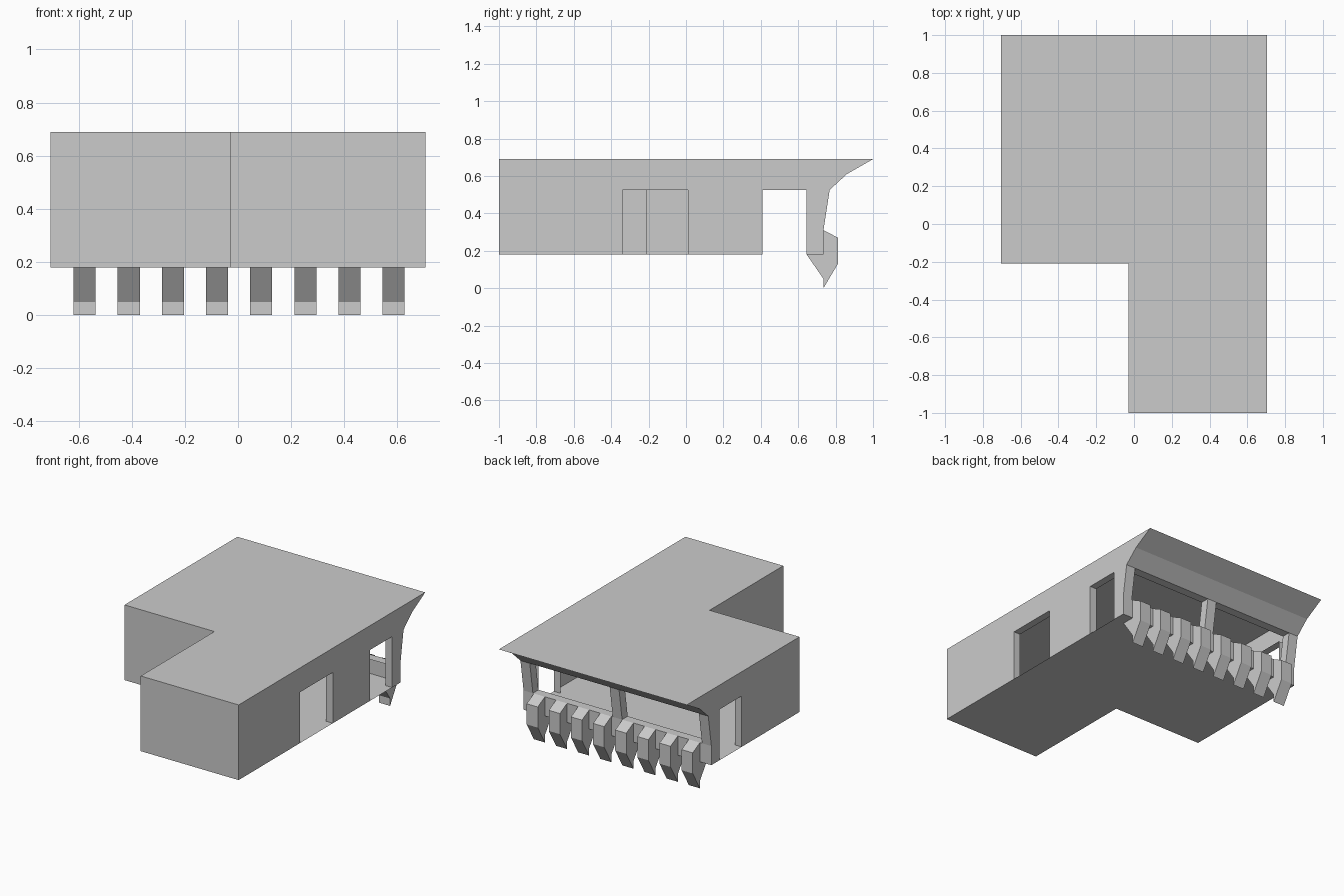
import bpy, bmesh
from mathutils import Vector

if "Cube" in bpy.data.objects:
    bpy.data.objects.remove(bpy.data.objects["Cube"])

FLOOR, HEAD, SILL, ROOF = 0.18, 0.525, 0.31, 0.69
X = 0.705                      # half width
INX, INY = -0.03, -0.21        # inner corner of the L plan
DOOR = (-0.34, 0.01)
SIDE_GAP = (0.41, 0.645)


def finish(bm, name):
    bmesh.ops.remove_doubles(bm, verts=bm.verts, dist=1e-4)
    bmesh.ops.recalc_face_normals(bm, faces=bm.faces)
    mesh = bpy.data.meshes.new(name)
    bm.to_mesh(mesh)
    bm.free()
    obj = bpy.data.objects.new(name, mesh)
    bpy.context.collection.objects.link(obj)
    return obj


def face(bm, pts):
    return bm.faces.new([bm.verts.new(p) for p in pts])


def rim(bm, pts, offset):
    """Reveal strip running along an opening, pushed inward by offset."""
    off = Vector(offset)
    for a, b in zip(pts, pts[1:]):
        a, b = Vector(a), Vector(b)
        face(bm, (a, b, b + off, a + off))


# back profile (y, z), bottom to roof edge
back = [(0.735, FLOOR), (0.735, SILL), (0.768, HEAD), (0.86, 0.61), (1.0, ROOF)]


def arch(y0, y1):
    return [(y0, FLOOR), (y0, HEAD), (y1, HEAD), (y1, FLOOR)]


bm = bmesh.new()

# side walls with openings and their reveals
for x, front, gaps in ((X, -1.0, (DOOR, SIDE_GAP)), (-X, INY, (SIDE_GAP,))):
    outline = [(front, ROOF), (front, FLOOR)]
    for gap in gaps:
        outline += arch(*gap)
        rim(bm, [(x, y, z) for y, z in arch(*gap)], (-0.05 if x > 0 else 0.05, 0, 0))
    face(bm, [(x, y, z) for y, z in outline + back])

# front walls of the L
plan = [(-X, INY), (INX, INY), (INX, -1.0), (X, -1.0)]
for a, b in zip(plan, plan[1:]):
    face(bm, [(*a, FLOOR), (*b, FLOOR), (*b, ROOF), (*a, ROOF)])

# roof and floor
face(bm, [(*p, ROOF) for p in plan] + [(X, 1.0, ROOF), (-X, 1.0, ROOF)])
face(bm, [(*p, FLOOR) for p in plan]
     + [(X, y, FLOOR) for y in DOOR + SIDE_GAP]
     + [(X, 0.735, FLOOR), (-X, 0.735, FLOOR)]
     + [(-X, y, FLOOR) for y in reversed(SIDE_GAP)])

# back parapet, posts and flared eave, with two long slots
cols = [-X, -0.635, -0.035, 0.035, 0.635, X]
for i, (x0, x1) in enumerate(zip(cols, cols[1:])):
    for j, ((ya, za), (yb, zb)) in enumerate(zip(back, back[1:])):
        quad = [(x0, ya, za), (x1, ya, za), (x1, yb, zb), (x0, yb, zb)]
        if j == 1 and i in (1, 3):
            rim(bm, quad + quad[:1], (0, -0.06, 0))
        else:
            face(bm, quad)
finish(bm, "building_shell")

# row of eight brackets along the back
bracket = [(0.645, FLOOR), (0.735, 0.05), (0.735, 0.0), (0.812, 0.13),
           (0.812, 0.27), (0.735, SILL), (0.735, FLOOR)]
for n in range(8):
    bm = bmesh.new()
    x0 = -0.619 + n * 0.1662
    f = face(bm, [(x0, y, z) for y, z in bracket])
    new = bmesh.ops.extrude_face_region(bm, geom=[f])["geom"]
    bmesh.ops.translate(bm, vec=(0.083, 0, 0),
                        verts=[v for v in new if isinstance(v, bmesh.types.BMVert)])
    finish(bm, f"bracket_{n + 1}")
